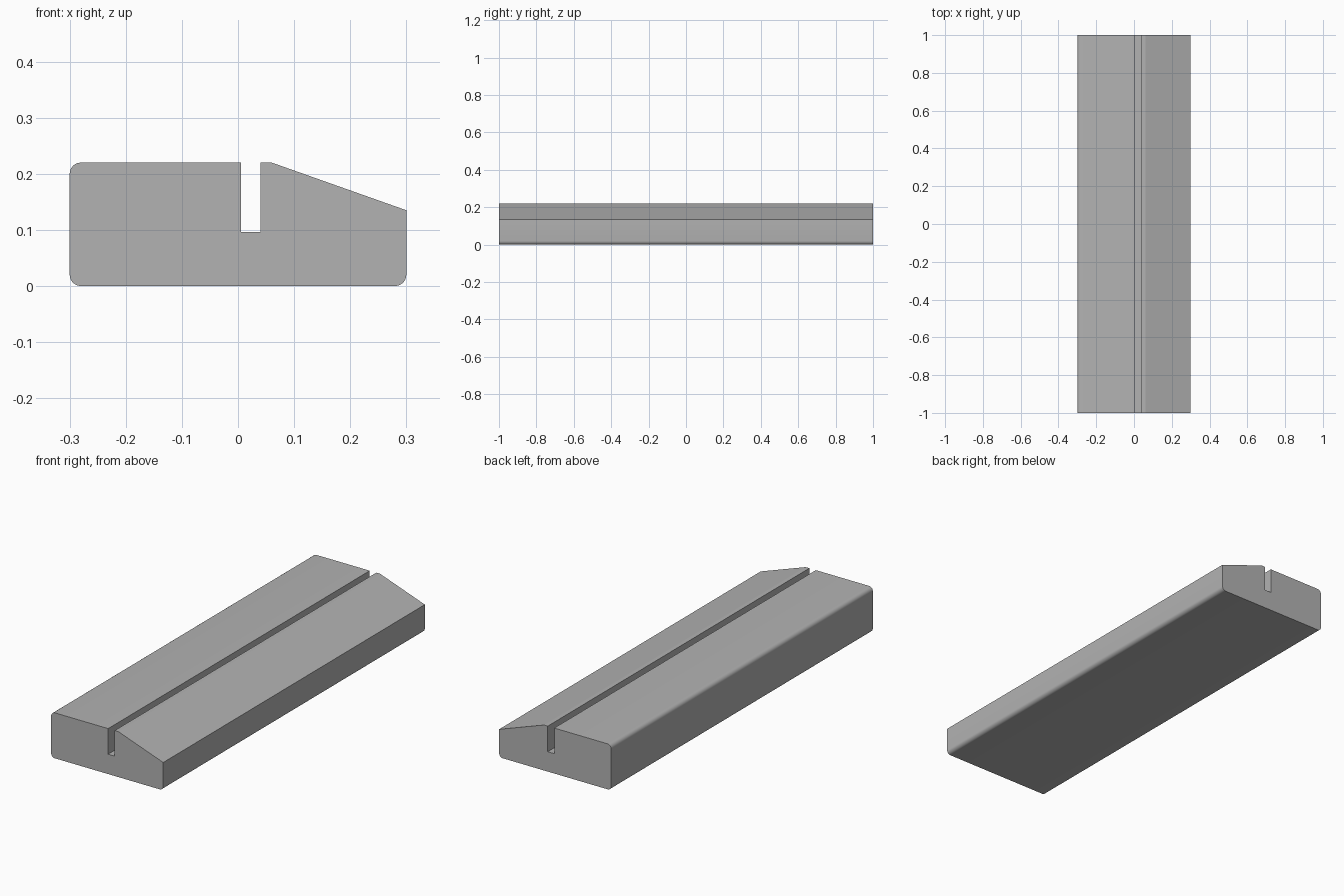
import bpy
import bmesh
from math import cos, sin, radians

# Remove the default object
cube = bpy.data.objects.get("Cube")
if cube:
    bpy.data.objects.remove(cube, do_unlink=True)

# Single plain grey
grey = bpy.data.materials.new("plain grey")
grey.use_nodes = True
colour = (0.45, 0.45, 0.45, 1)
grey.diffuse_color = colour
grey.node_tree.nodes["Principled BSDF"].inputs["Base Color"].default_value = colour

HALF_WIDTH, HALF_LENGTH, HEIGHT, RADIUS = 0.3, 1.0, 0.22, 0.02


def rounded_corner(x, z, start, steps=6):
    """Quarter arc around a centre, running counter-clockwise."""
    angles = [radians(start + 90 * i / steps) for i in range(steps + 1)]
    return [(x + RADIUS * cos(a), z + RADIUS * sin(a)) for a in angles]


# Cross-section: rounded bar with a narrow slot and a sloping side
inner = HALF_WIDTH - RADIUS
profile = (
    rounded_corner(inner, RADIUS, 270)
    + [(HALF_WIDTH, 0.135), (0.06, HEIGHT), (0.04, HEIGHT)]
    + [(0.04, 0.096), (0.005, 0.096), (0.005, HEIGHT)]
    + rounded_corner(-inner, HEIGHT - RADIUS, 90)
    + rounded_corner(-inner, RADIUS, 180)
)

# Extrude the cross-section along the bar
bm = bmesh.new()
end = bm.faces.new([bm.verts.new((x, -HALF_LENGTH, z)) for x, z in profile])
extruded = bmesh.ops.extrude_face_region(bm, geom=[end], use_keep_orig=True)
moved = [v for v in extruded["geom"] if isinstance(v, bmesh.types.BMVert)]
bmesh.ops.translate(bm, verts=moved, vec=(0, 2 * HALF_LENGTH, 0))
bmesh.ops.recalc_face_normals(bm, faces=bm.faces)

mesh = bpy.data.meshes.new("slotted_bar")
bm.to_mesh(mesh)
bm.free()
mesh.materials.append(grey)
bar = bpy.data.objects.new("slotted_bar", mesh)
bpy.context.collection.objects.link(bar)

# Smooth the rounded edges, keep the rest crisp
bpy.ops.object.select_all(action="DESELECT")
bar.select_set(True)
bpy.context.view_layer.objects.active = bar
bpy.ops.object.shade_smooth_by_angle(angle=radians(18))
